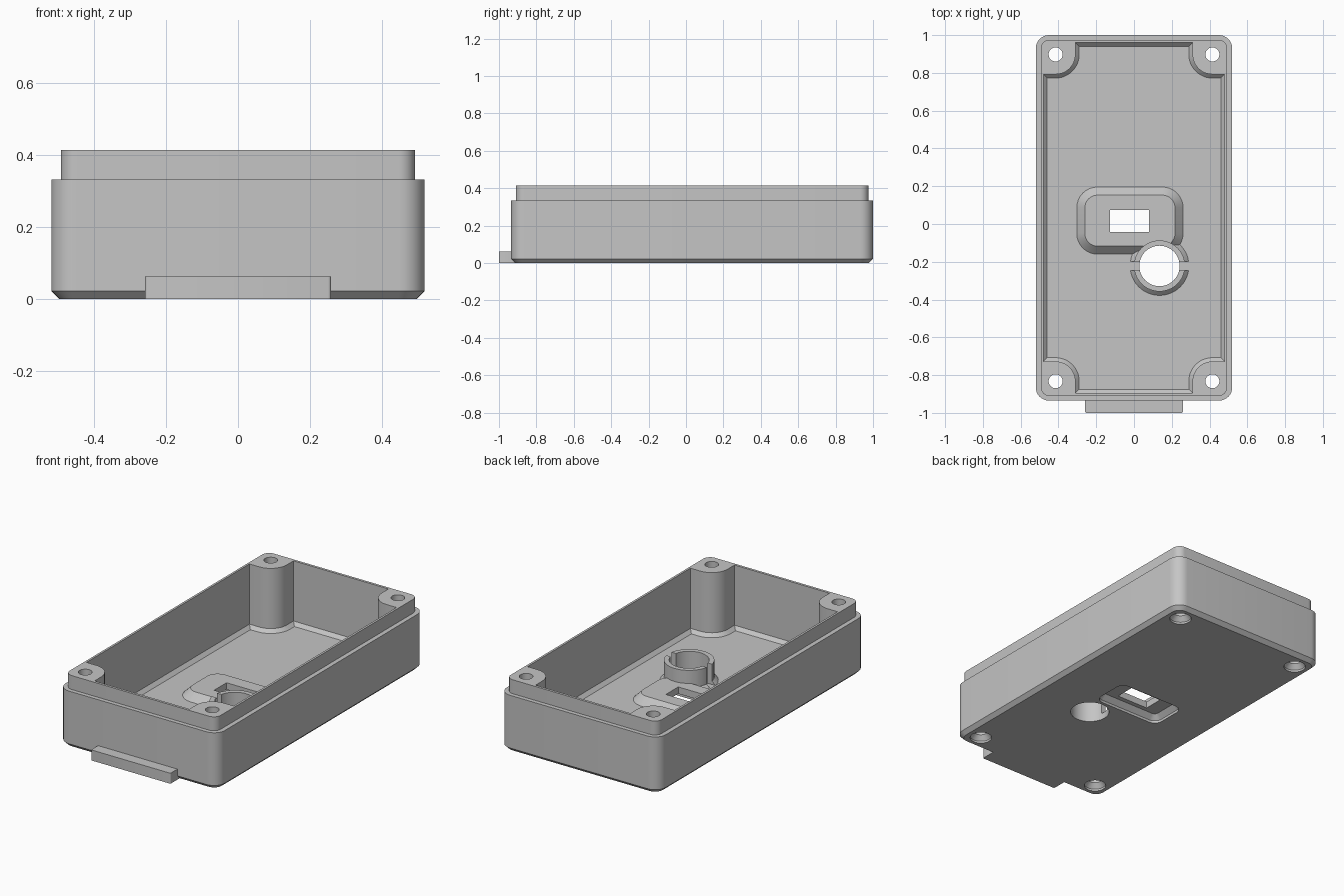
import bpy, bmesh, math

cube = bpy.data.objects.get("Cube")
if cube:
    bpy.data.objects.remove(cube, do_unlink=True)

YC = 0.0325                  # centre of the case along y
HOLE_X, HOLE_Y = 0.415, 0.865  # screw positions about that centre
FLOOR = 0.04
LED = (0.135, -0.222)

grey = bpy.data.materials.new("case_grey")
grey.diffuse_color = (0.56, 0.56, 0.56, 1)
grey.use_nodes = True
bsdf = next(n for n in grey.node_tree.nodes if n.type == 'BSDF_PRINCIPLED')
bsdf.inputs["Base Color"].default_value = (0.56, 0.56, 0.56, 1)


def arc(cx, cy, r, a0, a1, n):
    return [(cx + r * math.cos(math.radians(a0 + (a1 - a0) * i / n)),
             cy + r * math.sin(math.radians(a0 + (a1 - a0) * i / n))) for i in range(n + 1)]


def circle(c, r):
    return arc(c[0], c[1], r, 0, 360, 48)[:-1]


def rounded(x0, x1, y0, y1, r, n=8):
    pts = []
    for cx, cy, a in ((x1 - r, y1 - r, 0), (x0 + r, y1 - r, 90),
                      (x0 + r, y0 + r, 180), (x1 - r, y0 + r, 270)):
        pts += arc(cx, cy, r, a, a + 90, n)
    return pts


def case_outline(hx, hy, r):
    return rounded(-hx, hx, YC - hy, YC + hy, r)


def cavity_outline(d):
    """Inner wall outline, with a rounded screw post in each corner."""
    wx, wy, r = 0.48 - d, 0.9275 - d, 0.105 + d
    pts = []
    for sx, sy, a in ((1, 1, 270), (-1, 1, 360), (-1, -1, 90), (1, -1, 180)):
        post = arc(sx * HOLE_X, YC + sy * HOLE_Y, r, a, a - 90, 12)
        side = (sx * wx, YC + sy * (HOLE_Y - r))
        end = (sx * (HOLE_X - r), YC + sy * wy)
        if sx * sy > 0:
            pts += [side] + post + [end]
        else:
            pts += [end] + post + [side]
    return pts


def loft(name, rings):
    """Closed solid through outlines with equal point counts, bottom to top."""
    bm = bmesh.new()
    loops = [[bm.verts.new((x, y, z)) for x, y in pts] for z, pts in rings]
    n = len(loops[0])
    for lo, hi in zip(loops, loops[1:]):
        for i in range(n):
            j = (i + 1) % n
            bm.faces.new((lo[i], lo[j], hi[j], hi[i]))
    bm.faces.new(loops[0][::-1])
    bm.faces.new(loops[-1])
    bmesh.ops.recalc_face_normals(bm, faces=bm.faces)
    mesh = bpy.data.meshes.new(name)
    bm.to_mesh(mesh)
    bm.free()
    mesh.materials.append(grey)
    ob = bpy.data.objects.new(name, mesh)
    bpy.context.collection.objects.link(ob)
    return ob


def activate(ob):
    bpy.ops.object.select_all(action='DESELECT')
    ob.select_set(True)
    bpy.context.view_layer.objects.active = ob


def combine(ob, other, operation):
    activate(ob)
    mod = ob.modifiers.new(other.name, 'BOOLEAN')
    mod.operation, mod.object, mod.solver = operation, other, 'EXACT'
    bpy.ops.object.modifier_apply(modifier=mod.name)
    bpy.data.objects.remove(other, do_unlink=True)


# Outer case: chamfered base, straight walls, ledge and narrower lip
shell = loft("case_shell", [
    (0, case_outline(0.498, 0.9455, 0.05)),
    (0.022, case_outline(0.52, 0.9675, 0.07)),
    (0.333, case_outline(0.52, 0.9675, 0.07)),
    (0.333, case_outline(0.493, 0.9425, 0.045)),
    (0.415, case_outline(0.493, 0.9425, 0.045))])

# Inside, chamfered where the walls meet the floor
combine(shell, loft("cavity", [
    (FLOOR, cavity_outline(0.02)), (FLOOR + 0.02, cavity_outline(0)),
    (0.5, cavity_outline(0))]), 'DIFFERENCE')

# Raised switch housing on the floor
combine(shell, loft("switch_housing", [
    (0.02, rounded(-0.303, 0.26, -0.16, 0.196, 0.11)),
    (FLOOR, rounded(-0.303, 0.26, -0.16, 0.196, 0.11)),
    (0.083, rounded(-0.26, 0.217, -0.117, 0.153, 0.067))]), 'UNION')

# Slotted collar with a flared foot
collar = loft("light_collar", [
    (0.02, circle(LED, 0.156)), (FLOOR, circle(LED, 0.156)),
    (0.061, circle(LED, 0.135)), (0.16, circle(LED, 0.135))])
combine(collar, loft("collar_slot", [
    (z, [(-0.1, -0.246), (0.4, -0.246), (0.4, -0.198), (-0.1, -0.198)])
    for z in (0.039, 0.3)]), 'DIFFERENCE')
combine(shell, collar, 'UNION')
combine(shell, loft("collar_bore", [(z, circle(LED, 0.107)) for z in (-0.1, 0.3)]), 'DIFFERENCE')

# Recess under the switch, and the switch opening
combine(shell, loft("switch_recess", [
    (-0.02, rounded(-0.24, 0.197, -0.097, 0.133, 0.05)),
    (0.015, rounded(-0.24, 0.197, -0.097, 0.133, 0.05)),
    (0.043, rounded(-0.212, 0.169, -0.069, 0.105, 0.022))]), 'DIFFERENCE')
combine(shell, loft("switch_opening", [
    (z, [(-0.127, -0.042), (0.08, -0.042), (0.08, 0.074), (-0.127, 0.074)])
    for z in (-0.1, 0.2)]), 'DIFFERENCE')

# Countersunk screw holes through the four posts
for sx in (-1, 1):
    for sy in (-1, 1):
        c = (sx * HOLE_X, YC + sy * HOLE_Y)
        combine(shell, loft("screw_hole", [
            (-0.02, circle(c, 0.06)), (0.012, circle(c, 0.06)),
            (0.04, circle(c, 0.037)), (0.6, circle(c, 0.037))]), 'DIFFERENCE')

# Tab on the front edge
tab = loft("front_tab", [(z, rounded(-0.259, 0.259, -1.0, -0.9, 0.008, 3)) for z in (0, 0.062)])

for ob in (shell, tab):
    activate(ob)
    bpy.ops.object.shade_smooth_by_angle(angle=math.radians(30))
